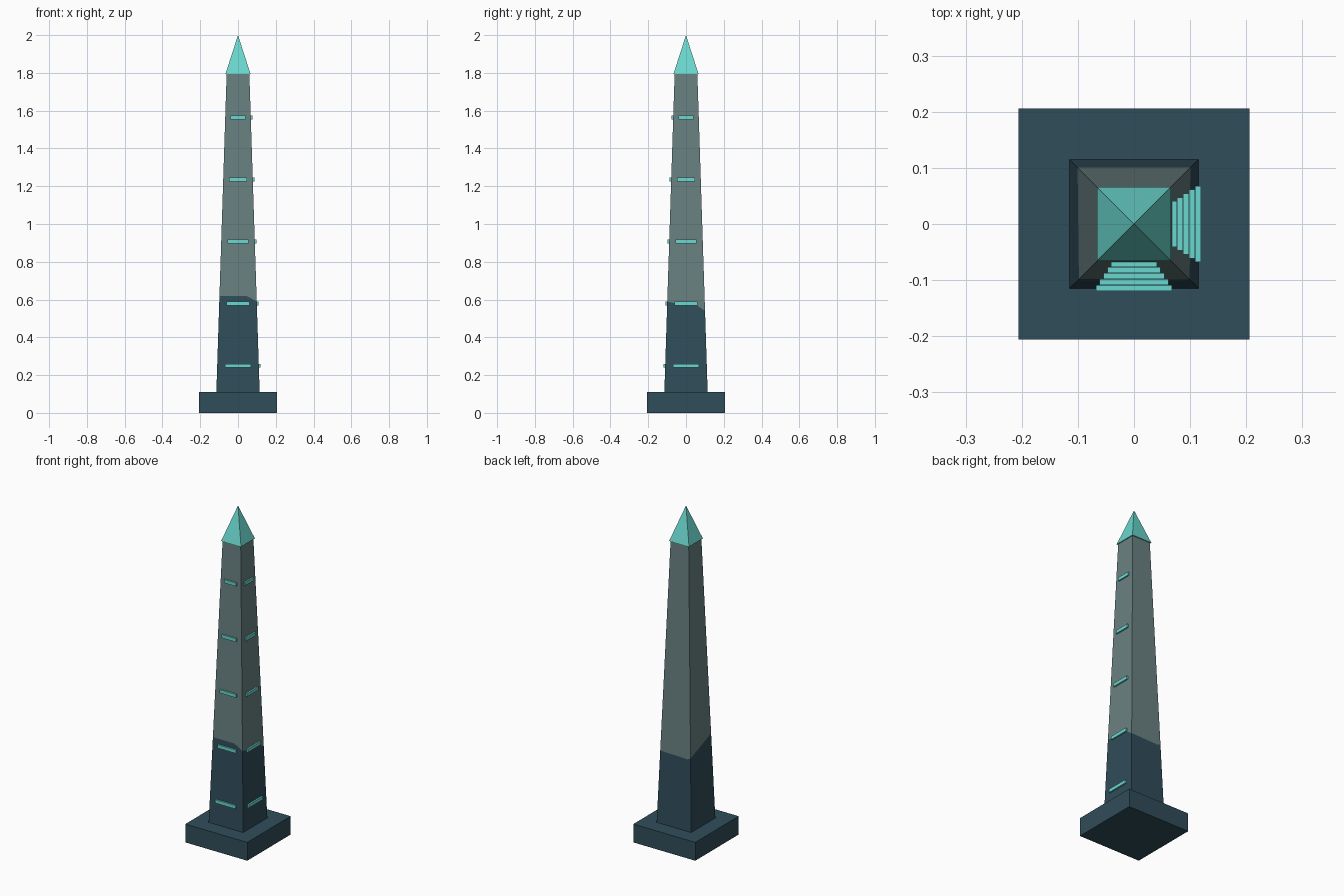
import bpy, bmesh

if "Cube" in bpy.data.objects:
    bpy.data.objects.remove(bpy.data.objects["Cube"])


def material(name, rgb):
    m = bpy.data.materials.new(name)
    m.diffuse_color = (*rgb, 1)
    m.use_nodes = True
    m.node_tree.nodes["Principled BSDF"].inputs["Base Color"].default_value = m.diffuse_color
    return m


dark = material("dark slate", (0.030, 0.074, 0.102))
grey = material("grey stone", (0.144, 0.216, 0.220))
teal = material("bright turquoise", (0.144, 0.680, 0.620))


def add_mesh(name, verts, faces, mats, indices=None):
    me = bpy.data.meshes.new(name)
    me.from_pydata(verts, [], faces)
    for m in mats:
        me.materials.append(m)
    if indices:
        for p, i in zip(me.polygons, indices):
            p.material_index = i
    bm = bmesh.new()
    bm.from_mesh(me)
    bmesh.ops.recalc_face_normals(bm, faces=bm.faces)
    bm.to_mesh(me)
    bm.free()
    ob = bpy.data.objects.new(name, me)
    bpy.context.collection.objects.link(ob)
    return ob


def box(name, lo, hi, mat):
    v = [(x, y, z) for z in (lo[2], hi[2])
         for x, y in ((lo[0], lo[1]), (hi[0], lo[1]), (hi[0], hi[1]), (lo[0], hi[1]))]
    f = [(0, 1, 2, 3), (4, 5, 6, 7)] + [(i, (i + 1) % 4, (i + 1) % 4 + 4, i + 4) for i in range(4)]
    return add_mesh(name, v, f, [mat])


Z0, Z1, R0, R1 = 0.10, 1.80, 0.115, 0.060


def half(z):
    """Half width of the tapering shaft at height z."""
    return R0 + (R1 - R0) * (z - Z0) / (Z1 - Z0)


# Square plinth
box("plinth", (-0.206, -0.206, 0), (0.206, 0.206, 0.11), dark)

# Shaft: dark lower part meets grey upper part along an uneven line.
# Each point is (u, v, height), with u and v as fractions of the half width.
seam = [(-1, -1, 0.62), (0.45, -1, 0.62), (1, -1, 0.59), (1, -0.6, 0.58), (1, 0.5, 0.575),
        (1, 1, 0.54), (-0.8, 1, 0.535), (-1, 1, 0.545)]
n = len(seam)
verts = []
for level in (Z0, None, Z1):
    for u, v, h in seam:
        z = h if level is None else level
        verts.append((u * half(z), v * half(z), z))
faces, idx = [], []
for band in (0, 1):
    for i in range(n):
        j = (i + 1) % n
        faces.append((band * n + i, band * n + j, band * n + n + j, band * n + n + i))
        idx.append(band)
faces += [tuple(range(n)), tuple(range(2 * n, 3 * n))]
idx += [0, 1]
add_mesh("shaft", verts, faces, [dark, grey], idx)

# Pyramid cap, slightly wider than the shaft top
c = 0.066
add_mesh("cap", [(-c, -c, Z1 - 0.005), (c, -c, Z1 - 0.005), (c, c, Z1 - 0.005),
                 (-c, c, Z1 - 0.005), (0, 0, 2)],
         [(3, 2, 1, 0), (0, 1, 4), (1, 2, 4), (2, 3, 4), (3, 0, 4)], [teal])

# Glowing bars on the front and right faces, shrinking with height
for k in range(5):
    z = 0.25 + 0.3285 * k
    w = 0.068 - 0.0068 * k
    d = half(z)
    box(f"front_bar_{k + 1}", (-w, -d - 0.009, z - 0.01), (w, -d + 0.005, z + 0.01), teal)
    box(f"right_bar_{k + 1}", (d - 0.005, -w, z - 0.01), (d + 0.009, w, z + 0.01), teal)
